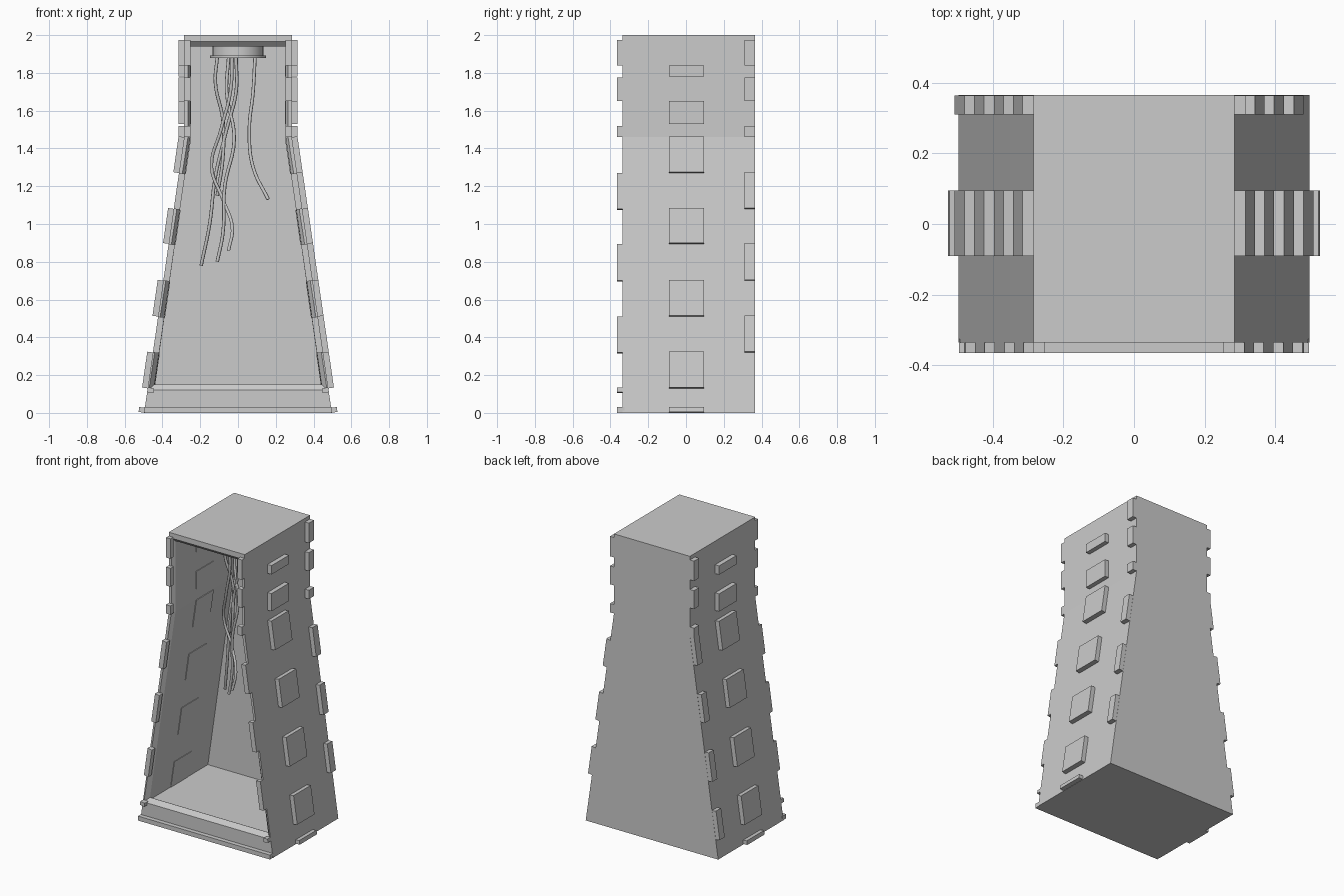
import bpy, bmesh

if "Cube" in bpy.data.objects:
    bpy.data.objects.remove(bpy.data.objects["Cube"])

def make(name, verts, faces):
    bm = bmesh.new()
    vs = [bm.verts.new(v) for v in verts]
    for f in faces:
        bm.faces.new([vs[i] for i in f])
    bmesh.ops.recalc_face_normals(bm, faces=bm.faces)
    me = bpy.data.meshes.new(name)
    bm.to_mesh(me)
    bm.free()
    ob = bpy.data.objects.new(name, me)
    bpy.context.collection.objects.link(ob)
    return ob

def half_width(z):
    return 0.285 + max(0, 1.46 - z) * 0.212 / 1.46

def slab(name, side, z0, z1, y0, y1, inner=-0.037, outer=0.03):
    # block following the side wall, offset along the wall's normal
    nx, nz = (0.99, 0.144) if (z0 + z1) / 2 < 1.46 else (1, 0)
    prof = []
    for z, d in ((z0, inner), (z0, outer), (z1, outer), (z1, inner)):
        prof.append((side * (half_width(z) + nx * d), max(0, z + nz * d)))
    verts = [(x, y, z) for y in (y0, y1) for x, z in prof]
    faces = [(0, 1, 2, 3), (4, 5, 6, 7)] + [(i, (i + 1) % 4, (i + 1) % 4 + 4, i + 4) for i in range(4)]
    return make(name, verts, faces)

# Hollow tapered casing: rings run from the outer back, round the front rim, into the cavity
def ring(y, bottom, zb, top, zt):
    pts = [(bottom, zb), (top, 1.46), (top, zt)]
    pts += [(-x, z) for x, z in reversed(pts)]
    return [(x, y, z) for x, z in pts]

rings = [ring(0.365, 0.497, 0, 0.285, 2), ring(-0.335, 0.497, 0, 0.285, 2),
         ring(-0.335, 0.472, 0.12, 0.265, 1.965), ring(-0.31, 0.443, 0.15, 0.252, 1.94),
         ring(-0.29, 0.443, 0.135, 0.252, 1.94), ring(0.31, 0.443, 0.135, 0.252, 1.94)]
n = 6
faces = [tuple(range(n)), tuple(range(5 * n, 6 * n))]
for r in range(5):
    for i in range(n):
        j = (i + 1) % n
        faces.append((r * n + i, r * n + j, r * n + n + j, r * n + n + i))
make("casing", [v for r in rings for v in r], faces)

# Projecting base strip across the front
bpy.ops.mesh.primitive_cube_add(size=1, location=(0, -0.345, 0.015))
strip = bpy.context.object
strip.name = "base_strip"
strip.scale = (0.99, 0.04, 0.03)

centre = [(0, 0.027), (0.13, 0.32), (0.51, 0.70), (0.895, 1.08), (1.27, 1.46), (1.53, 1.65), (1.78, 1.84)]
upper = [(1.46, 1.52), (1.65, 1.775), (1.84, 1.975)]
lower = [(0.32, 0.51), (0.70, 0.895), (1.08, 1.27)]
for side, tag in ((1, "right"), (-1, "left")):
    # Blocks down the middle of each side
    for z0, z1 in centre:
        slab("side_block_" + tag, side, z0, z1, -0.09, 0.095)
    # Back corner tabs, staggered between the two sides
    for z0, z1 in upper + (lower if side == 1 else centre[1:5]):
        slab("back_tab_" + tag, side, z0, z1, 0.31, 0.364)
    # Front corner tabs, flush with the walls
    for z0, z1 in upper + lower + [(0.11, 0.135)]:
        slab("front_tab_" + tag, side, z0, z1, -0.365, -0.33, -0.033, 0)

# Round ceiling fitting
for name, r, z, h in (("ceiling_fitting", 0.135, 1.915, 0.06), ("fitting_rim", 0.147, 1.885, 0.014)):
    bpy.ops.mesh.primitive_cylinder_add(vertices=32, radius=r, depth=h, location=(0, 0, z))
    bpy.context.object.name = name
    bpy.ops.object.shade_smooth_by_angle()

# Hanging cables
cables = [
    [(-0.01, 0, 1.88), (-0.01, 0.02, 1.7), (-0.06, 0.05, 1.5), (-0.12, 0.08, 1.25), (-0.15, 0.1, 1.0), (-0.195, 0.14, 0.78)],
    [(-0.05, 0.05, 1.88), (-0.06, 0.05, 1.7), (-0.02, 0.03, 1.45), (-0.07, 0.04, 1.2), (-0.08, 0.05, 0.95), (-0.11, 0.06, 0.8)],
    [(-0.03, -0.05, 1.88), (-0.04, -0.03, 1.7), (-0.09, 0, 1.5), (-0.14, 0.05, 1.3), (-0.08, 0.05, 1.13), (-0.03, 0.02, 0.98), (-0.05, 0.01, 0.86)],
    [(-0.11, 0.02, 1.88), (-0.12, 0.03, 1.75), (-0.08, 0.06, 1.55), (-0.08, 0.06, 1.35), (-0.11, 0.09, 1.15)],
    [(0.09, 0.02, 1.88), (0.08, 0.01, 1.7), (0.06, 0, 1.5), (0.08, -0.02, 1.3), (0.16, -0.05, 1.13)],
]
for pts in cables:
    cu = bpy.data.curves.new("cable", 'CURVE')
    cu.dimensions = '3D'
    cu.bevel_depth = 0.009
    cu.bevel_resolution = 2
    cu.resolution_u = 6
    cu.use_fill_caps = True
    sp = cu.splines.new('BEZIER')
    sp.bezier_points.add(len(pts) - 1)
    for bp, p in zip(sp.bezier_points, pts):
        bp.co = p
        bp.handle_left_type = bp.handle_right_type = 'AUTO'
    bpy.context.collection.objects.link(bpy.data.objects.new("cable", cu))
